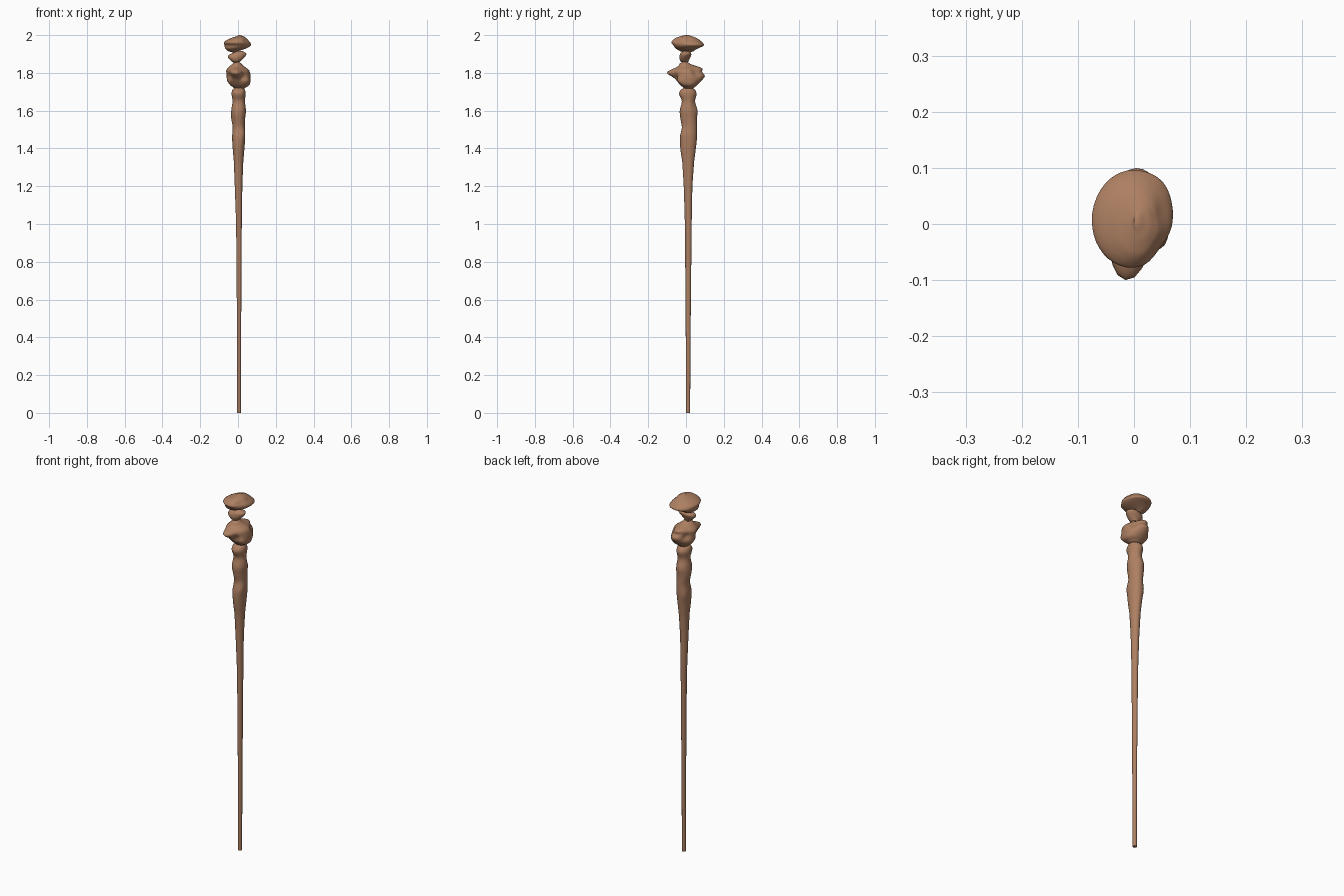
import bpy, bmesh, math

wood = bpy.data.materials.new("brown wood")
wood.diffuse_color = (0.42, 0.215, 0.122, 1)


def catmull(a, b, c, d, t):
    return 0.5 * (2*b + (c - a)*t + (2*a - 5*b + 4*c - d)*t*t + (3*b - a - 3*c + d)*t**3)


def carve(name, rings, lobes=(), segs=40, sub=4):
    """Loft rings of (z, x min, x max, y min, y max).
    Lobes of (angle, z, push, angular width, z width) add bumps and grooves."""
    dense = []
    for i in range(len(rings) - 1):
        p = [rings[max(0, min(len(rings) - 1, i + k))] for k in (-1, 0, 1, 2)]
        for s in range(sub):
            t = s / sub
            row = [catmull(*q, t) for q in zip(*p)]
            row[0] = p[1][0] + (p[2][0] - p[1][0]) * t
            dense.append(row)
    dense.append(rings[-1])
    bm = bmesh.new()
    loops = []
    for z, x0, x1, y0, y1 in dense:
        loop = []
        for k in range(segs):
            a = 2 * math.pi * k / segs
            push = 0
            for deg, lz, amt, wa, wz in lobes:
                d = (math.degrees(a) - deg + 180) % 360 - 180
                push += amt * math.exp(-(d / wa)**2 - ((z - lz) / wz)**2)
            c, s = math.cos(a), math.sin(a)
            loop.append(bm.verts.new(((x0 + x1)/2 + c*((x1 - x0)/2 + push),
                                      (y0 + y1)/2 + s*((y1 - y0)/2 + push), z)))
        loops.append(loop)
    for lo, hi in zip(loops, loops[1:]):
        for k in range(segs):
            n = (k + 1) % segs
            bm.faces.new((lo[k], lo[n], hi[n], hi[k]))
    bm.faces.new(loops[0][::-1])
    bm.faces.new(loops[-1])
    me = bpy.data.meshes.new(name)
    bm.to_mesh(me)
    bm.free()
    me.materials.append(wood)
    ob = bpy.data.objects.new(name, me)
    bpy.context.collection.objects.link(ob)
    bpy.context.view_layer.objects.active = ob
    ob.select_set(True)
    bpy.ops.object.shade_smooth_by_angle(angle=math.radians(50))
    ob.select_set(False)
    return ob


# long tapering shaft with a knotted grip
carve("shaft", [
    (0, -.005, .015, .001, .022), (.5, -.006, .017, -.002, .025),
    (1.0, -.010, .020, -.006, .030), (1.2, -.017, .023, -.012, .034),
    (1.33, -.022, .028, -.020, .043), (1.40, -.028, .034, -.030, .052),
    (1.46, -.031, .038, -.032, .058), (1.51, -.028, .036, -.022, .058),
    (1.56, -.036, .038, -.030, .058), (1.60, -.036, .042, -.033, .061),
    (1.65, -.029, .037, -.022, .048), (1.69, -.034, .040, -.037, .056),
    (1.71, -.030, .037, -.028, .048), (1.72, -.020, .030, -.014, .036)],
    [(-45, 1.48, .005, 25, .03), (225, 1.55, -.005, 25, .03),
     (45, 1.62, -.005, 25, .03), (135, 1.45, .004, 25, .03)], segs=28)

# lumpy carved head with a beak in front and a knob behind
carve("lower_knot", [
    (1.718, -.020, .035, -.010, .040), (1.735, -.042, .060, -.030, .060),
    (1.760, -.058, .066, -.050, .082), (1.790, -.060, .066, -.060, .085),
    (1.815, -.062, .058, -.060, .070), (1.835, -.045, .032, -.040, .042),
    (1.850, -.026, .016, -.032, .018), (1.863, -.008, .003, -.010, .005)],
    [(-99, 1.80, .040, 24, .022), (-52, 1.755, .012, 22, .02),
     (88, 1.825, .028, 28, .014), (88, 1.785, .014, 30, .018),
     (-72, 1.775, -.016, 14, .025), (40, 1.80, -.013, 20, .02),
     (138, 1.79, -.014, 20, .02), (218, 1.78, -.010, 18, .02)])

# small pebble between head and cap
carve("neck_knot", [
    (1.850, -.020, .000, -.015, .010), (1.863, -.036, .015, -.030, .014),
    (1.880, -.052, .032, -.035, .022), (1.895, -.050, .043, -.033, .028),
    (1.905, -.030, .042, -.028, .026), (1.916, -.018, .025, -.015, .015)])

# wide mushroom-like cap
carve("cap", [
    (1.908, -.030, -.005, -.012, .025), (1.915, -.052, .004, -.032, .040),
    (1.930, -.068, .045, -.055, .064), (1.945, -.071, .068, -.066, .095),
    (1.960, -.075, .067, -.078, .088), (1.972, -.062, .058, -.071, .075),
    (1.985, -.035, .045, -.055, .055), (1.994, -.008, .030, -.030, .032),
    (2.0, .000, .012, -.005, .015)],
    [(-40, 1.965, -.008, 22, .02), (45, 1.945, .004, 25, .02),
     (15, 1.975, -.005, 20, .015)])
